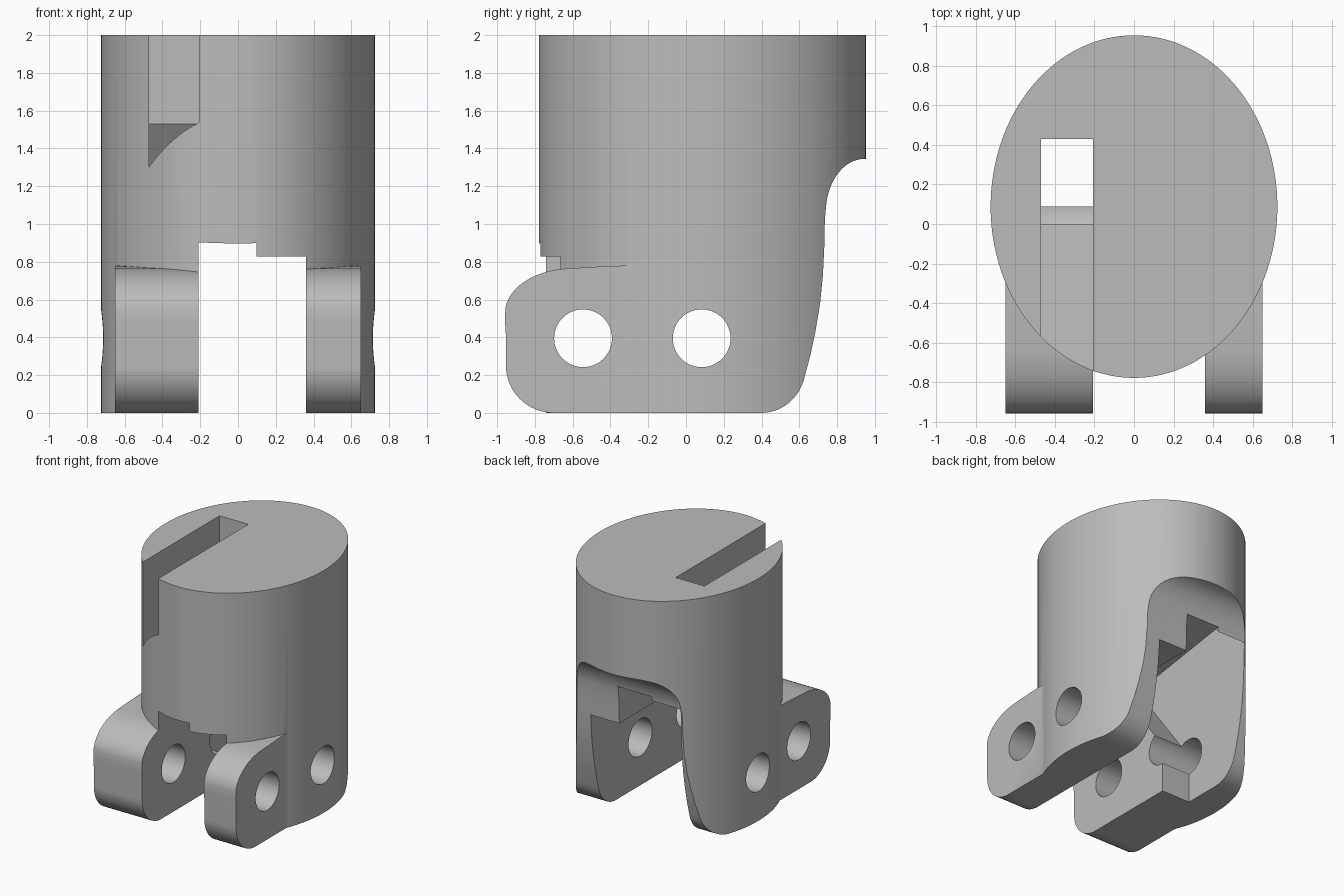
import bpy, bmesh, math

cube = bpy.data.objects.get("Cube")
if cube:
    bpy.data.objects.remove(cube, do_unlink=True)

grey = bpy.data.materials.new("plain_grey")
grey.use_nodes = True
colour = (0.5, 0.5, 0.5, 1)
grey.diffuse_color = colour
grey.node_tree.nodes["Principled BSDF"].inputs["Base Color"].default_value = colour


def prism(name, outline, axis, lo, hi):
    """Extrude an outline: (x, y) along z, or (y, z) along x."""
    bm = bmesh.new()
    place = (lambda p: (lo, *p)) if axis == "x" else (lambda p: (*p, lo))
    face = bm.faces.new([bm.verts.new(place(p)) for p in outline])
    moved = bmesh.ops.extrude_face_region(bm, geom=[face])["geom"]
    step = (hi - lo, 0, 0) if axis == "x" else (0, 0, hi - lo)
    bmesh.ops.translate(bm, vec=step, verts=[v for v in moved if isinstance(v, bmesh.types.BMVert)])
    bmesh.ops.recalc_face_normals(bm, faces=bm.faces)
    mesh = bpy.data.meshes.new(name)
    bm.to_mesh(mesh)
    bm.free()
    mesh.materials.append(grey)
    ob = bpy.data.objects.new(name, mesh)
    bpy.context.collection.objects.link(ob)
    return ob


def box(name, x0, x1, y0, y1, z0, z1):
    return prism(name, [(y0, z0), (y1, z0), (y1, z1), (y0, z1)], "x", x0, x1)


def arc(cy, cz, ry, rz, start, end, steps=16):
    angles = [math.radians(start + (end - start) * i / steps) for i in range(steps + 1)]
    return [(cy + ry * math.cos(a), cz + rz * math.sin(a)) for a in angles]


def combine(target, other, operation):
    mod = target.modifiers.new(operation.lower(), "BOOLEAN")
    mod.operation = operation
    mod.solver = "EXACT"
    mod.object = other
    bpy.context.view_layer.objects.active = target
    bpy.ops.object.modifier_apply(modifier=mod.name)
    bpy.data.objects.remove(other, do_unlink=True)


# Oval column
body = prism("clevis_body", arc(0, 0.088, 0.725, 0.866, 0, 360, 128)[:-1], "z", 0, 2)

# Side silhouette: stepped-in back with a rounded heel
back = arc(0.40, 0.25, 0.235, 0.25, -90, -12, 12)
back += [(0.66, 0.31), (0.685, 0.43), (0.71, 0.58), (0.725, 0.73), (0.733, 0.9), (0.735, 1.02)]
back += arc(0.945, 1.06, 0.205, 0.285, 170, 90, 14)
side = [(-1.1, 0)] + back + [(1.1, 1.345), (1.1, 2.1), (-1.1, 2.1)]
combine(body, prism("side_trim", side, "x", -1, 1), "INTERSECT")

# Front lugs with rounded noses
lug = [(0.1, 0)] + arc(-0.7, 0.25, 0.253, 0.25, 270, 180)
lug += [(-0.953, 0.4), (-0.958, 0.48)] + arc(-0.6, 0.53, 0.358, 0.235, 175, 95)
lug += [(-0.45, 0.775), (-0.32, 0.78), (0.1, 0.78)]
for name, x0, x1 in (("right_lug", -0.65, -0.3), ("left_lug", 0.45, 0.65)):
    inner = (x0, -0.205) if x0 < 0 else (0.36, x1)
    combine(body, prism(name, lug, "x", *inner), "UNION")

# Gap between the legs, with a sloping recess in its ceiling
combine(body, box("leg_gap", -0.208, 0.36, -1.2, 1.2, -0.1, 0.828), "DIFFERENCE")
recess = [(-1.2, 0.5), (1.2, 0.5), (1.2, 1.21), (-0.78, 0.897), (-1.2, 0.897)]
combine(body, prism("ceiling_recess", recess, "x", -0.208, 0.098), "DIFFERENCE")

# Channel from the top, running diagonally down and out at the back
channel = [(-1.2, 2.2), (0.43, 2.2), (0.43, 1.53), (1.1, 0.61), (1.1, -0.1),
           (0.088, -0.1), (0.088, 0.4), (-1.2, 2.164)]
combine(body, prism("slanted_channel", channel, "x", -0.47, -0.2075), "DIFFERENCE")

# Two cross pin holes
for y in (-0.545, 0.083):
    combine(body, prism("pin_hole", arc(y, 0.395, 0.153, 0.153, 0, 360, 48)[:-1], "x", -1, 1), "DIFFERENCE")

# Smooth curves, sharp edges
bpy.ops.object.select_all(action="DESELECT")
body.select_set(True)
bpy.context.view_layer.objects.active = body
bpy.ops.object.shade_smooth_by_angle(angle=math.radians(25))
